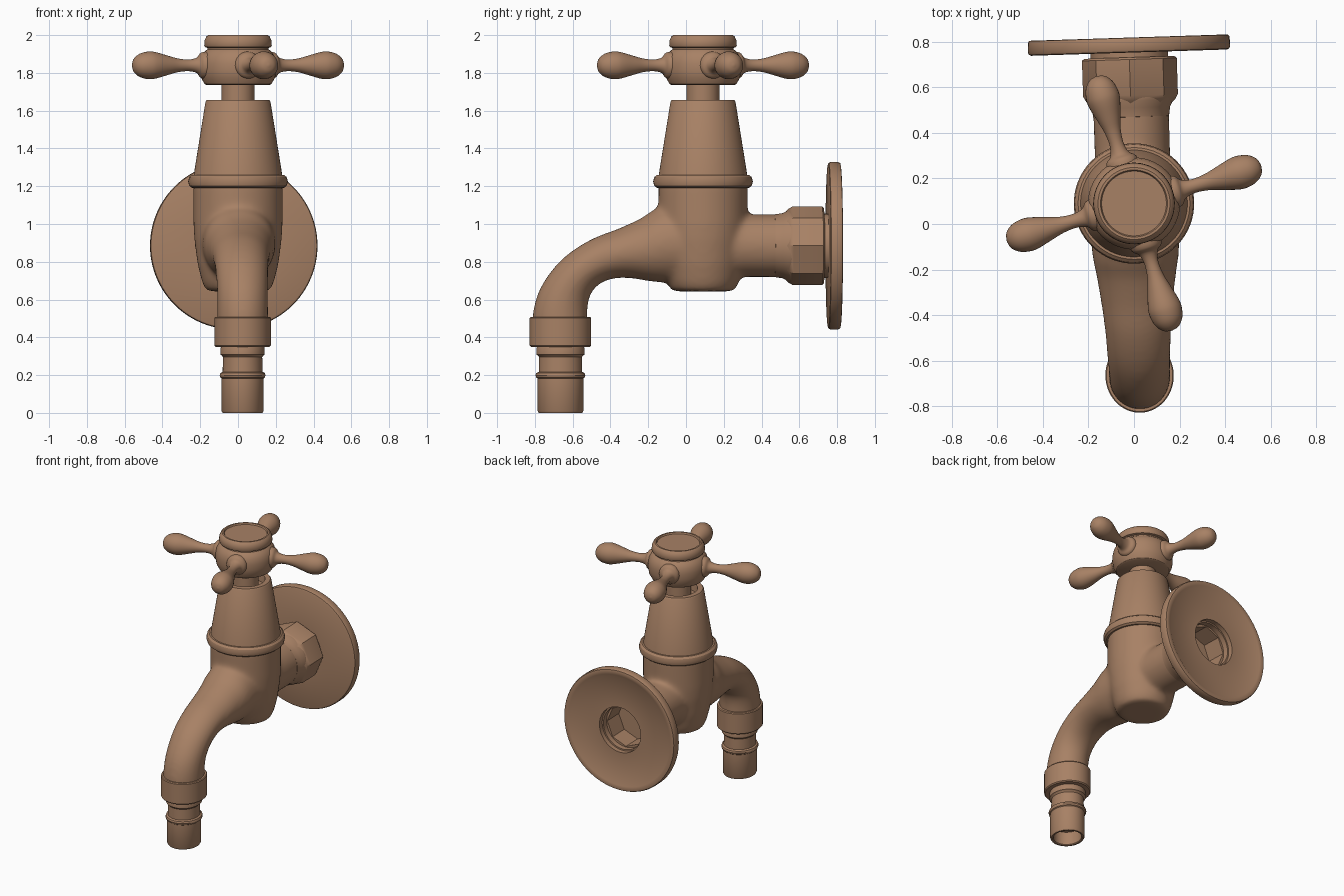
import bpy, bmesh, math
from mathutils import Matrix, Vector

mat = bpy.data.materials.new("warm brown")
mat.diffuse_color = (0.39, 0.22, 0.13, 1)

# whole tap is turned slightly about the valve axis at y = 0.09
WORLD = Matrix.Translation((0, 0.09, 0)) @ Matrix.Rotation(math.radians(1.85), 4, 'Z')
AXIS_Z = 0.885                       # height of the wall pipe axis
TO_WALL = Matrix.Translation((0, 0, AXIS_Z)) @ Matrix.Rotation(-math.pi / 2, 4, 'X')


def loft(bm, rings, closed=False, caps=True):
    """Skin a list of point rings; caps fill the ends, closed joins last to first."""
    rows = [[bm.verts.new(p) for p in ring] for ring in rings]
    n = len(rows[0])
    for a, b in list(zip(rows, rows[1:])) + ([(rows[-1], rows[0])] if closed else []):
        for i in range(n):
            j = (i + 1) % n
            bm.faces.new((a[i], a[j], b[j], b[i]))
    if caps and not closed:
        bm.faces.new(rows[0][::-1])
        bm.faces.new(rows[-1])


def lathe(bm, profile, m=Matrix(), n=64, closed=False, sx=1.0):
    loft(bm, [[m @ Vector((r * sx * math.cos(2 * math.pi * i / n),
                           r * math.sin(2 * math.pi * i / n), z)) for i in range(n)]
              for r, z in profile], closed)


def finish(bm, name, angle=32):
    bmesh.ops.recalc_face_normals(bm, faces=bm.faces)
    me = bpy.data.meshes.new(name)
    bm.to_mesh(me)
    bm.free()
    me.transform(WORLD)
    me.materials.append(mat)
    me.shade_smooth()
    if angle:
        me.set_sharp_from_angle(angle=math.radians(angle))
    ob = bpy.data.objects.new(name, me)
    bpy.context.collection.objects.link(ob)
    return ob


def turned(name, profile, **kw):
    bm = bmesh.new()
    lathe(bm, profile, **kw)
    return finish(bm, name)


def spline(points, steps):
    """Catmull-Rom through the points."""
    out = []
    p = [points[0]] + points + [points[-1]]
    for k in range(1, len(p) - 2):
        for s in range(steps):
            t = s / steps
            out.append(tuple(0.5 * (2 * b + (c - a) * t + (2 * a - 5 * b + 4 * c - d) * t * t
                                    + (3 * b - a - 3 * c + d) * t ** 3)
                             for a, b, c, d in zip(*p[k - 1:k + 3])))
    return out + [points[-1]]


# body: valve chamber + wall pipe + curved spout, fused and blended
bm = bmesh.new()
lathe(bm, [(0.14, 0.643), (0.17, 0.65), (0.19, 0.69), (0.215, 0.79), (0.232, 0.92), (0.236, 1.0), (0.236, 1.23)])
lathe(bm, [(0.165, 0.0), (0.167, 0.46)], m=TO_WALL)
# spout stations: top y, top z, bottom y, bottom z, half width
stations = [(0.05, 1.13, 0.05, 0.69, 0.20), (-0.14, 1.09, -0.12, 0.69, 0.19),
            (-0.24, 1.03, -0.20, 0.698, 0.175), (-0.36, 0.975, -0.30, 0.714, 0.16),
            (-0.49, 0.925, -0.385, 0.711, 0.148), (-0.61, 0.853, -0.445, 0.69, 0.142),
            (-0.70, 0.768, -0.485, 0.658, 0.138), (-0.775, 0.655, -0.512, 0.61, 0.135),
            (-0.81, 0.54, -0.522, 0.54, 0.135), (-0.815, 0.43, -0.52, 0.43, 0.135)]
rings = []
for ty, tz, by, bz, rx in spline(stations, 5):
    top, bot = Vector((0, ty - 0.09, tz)), Vector((0, by - 0.09, bz))
    mid, half = (top + bot) / 2, (top - bot) / 2
    rings.append([mid + half * math.sin(a) + Vector((rx * math.cos(a), 0, 0))
                  for a in (2 * math.pi * i / 48 for i in range(48))])
loft(bm, rings)
body = finish(bm, "tap_body", 0)
rm = body.modifiers.new("fuse", 'REMESH')
rm.mode = 'VOXEL'
rm.voxel_size = 0.013
rm.use_smooth_shade = True
sm = body.modifiers.new("blend", 'SMOOTH')
sm.factor = 0.5
sm.iterations = 24

# bonnet: rounded collar, tapered cone with recessed top
turned("bonnet_collar", [(0.20, 1.19), (0.245, 1.192), (0.258, 1.202), (0.264, 1.225),
                         (0.258, 1.248), (0.245, 1.26), (0.20, 1.262)])
turned("bonnet_cone", [(0.22, 1.22), (0.236, 1.25), (0.172, 1.648), (0.165, 1.657),
                       (0.13, 1.657), (0.125, 1.60), (0.05, 1.60)])
turned("valve_stem", [(0.087, 1.58), (0.087, 1.76)])

# handle hub with cap
turned("handle_hub", [(0.165, 1.735), (0.178, 1.742), (0.196, 1.775), (0.202, 1.81), (0.202, 1.85),
                      (0.195, 1.885), (0.178, 1.912), (0.162, 1.925), (0.160, 1.938)])
turned("handle_cap", [(0.160, 1.932), (0.175, 1.937), (0.179, 1.945), (0.177, 1.972), (0.168, 1.992),
                      (0.158, 2.0), (0.147, 2.0), (0.142, 1.99), (0.05, 1.99)])

# four teardrop handle arms
arm = spline([(0.075, 0.15), (0.068, 0.2), (0.042, 0.225), (0.031, 0.27), (0.036, 0.33), (0.052, 0.39),
              (0.070, 0.455), (0.073, 0.495), (0.062, 0.54), (0.036, 0.572), (0.004, 0.582)], 4)
for k in range(4):
    turn = Matrix.Rotation(math.radians(14.5 + 90 * k), 4, 'Z') @ Matrix.Rotation(math.pi / 2, 4, 'Y')
    turned(f"handle_arm_{k + 1}", arm, m=Matrix.Translation((0, 0, 1.84)) @ turn, n=32)

# wall nut: eight-sided, hollow from the back
bm = bmesh.new()
lathe(bm, [(0.12, 0.43), (0.172, 0.43), (0.195, 0.452), (0.208, 0.475), (0.208, 0.632), (0.198, 0.641),
           (0.15, 0.641), (0.15, 0.50), (0.03, 0.50)], m=TO_WALL, n=8)
finish(bm, "wall_nut")
turned("nut_shoulder", [(0.14, 0.36), (0.166, 0.38), (0.172, 0.42), (0.187, 0.45), (0.187, 0.47), (0.14, 0.47)],
       m=TO_WALL, closed=True)
turned("wall_neck", [(0.155, 0.63), (0.17, 0.63), (0.17, 0.68), (0.155, 0.68)], m=TO_WALL, closed=True)

# wall flange with a centre hole and a shallow dished back
turned("wall_flange", [(0.165, 0.662), (0.43, 0.662), (0.439, 0.666), (0.443, 0.675), (0.443, 0.717),
                       (0.438, 0.726), (0.428, 0.728), (0.405, 0.726), (0.385, 0.714), (0.165, 0.714)],
       m=TO_WALL, closed=True, n=96)

# spout collar and hose nozzle, slightly oval
END = Matrix.Translation((0, -0.755, 0))
turned("spout_collar", [(0.10, 0.35), (0.156, 0.35), (0.163, 0.357), (0.163, 0.502), (0.158, 0.508), (0.10, 0.508)],
       m=END, sx=0.92)
turned("hose_nozzle", [(0.10, 0.10), (0.098, 0.005), (0.104, 0.0), (0.115, 0.0), (0.121, 0.01), (0.121, 0.182),
                       (0.128, 0.187), (0.132, 0.199), (0.128, 0.211), (0.115, 0.217), (0.113, 0.295),
                       (0.120, 0.304), (0.127, 0.308), (0.127, 0.343), (0.12, 0.36)],
       m=END, sx=0.92)
